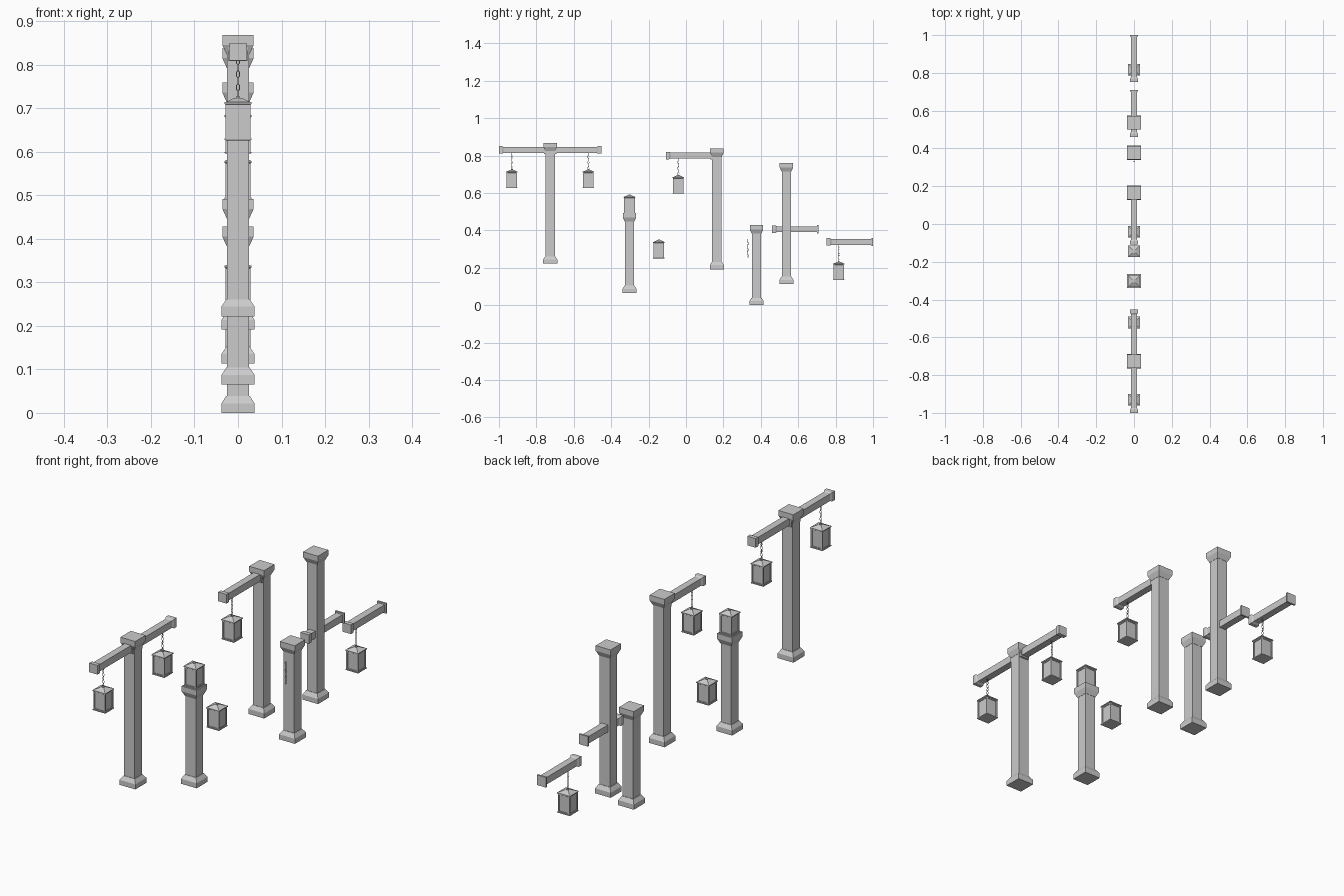
import bpy, bmesh
from math import pi, cos, sin
from mathutils import Vector

if "Cube" in bpy.data.objects:
    bpy.data.objects.remove(bpy.data.objects["Cube"])


def finish(bm, name):
    bmesh.ops.recalc_face_normals(bm, faces=bm.faces)
    me = bpy.data.meshes.new(name)
    bm.to_mesh(me)
    bm.free()
    ob = bpy.data.objects.new(name, me)
    bpy.context.collection.objects.link(ob)
    return ob


def loft(bm, origin, axis, profile):
    """Square sections (distance, half width) stacked along an axis."""
    w = Vector(axis)
    u = Vector((1, 0, 0))
    v = w.cross(u)
    o = Vector(origin)
    rings = []
    for t, h in profile:
        rings.append([bm.verts.new(o + w * t + u * a * h + v * b * h)
                      for a, b in ((-1, -1), (1, -1), (1, 1), (-1, 1))])
    for r, s in zip(rings, rings[1:]):
        for i in range(4):
            j = (i + 1) % 4
            bm.faces.new((r[i], r[j], s[j], s[i]))
    bm.faces.new(rings[0])
    bm.faces.new(rings[-1])


def post(name, y, z, h):
    bm = bmesh.new()
    loft(bm, (0, y, z), (0, 0, 1), [
        (0, .038), (.022, .038), (.039, .027), (.039, .025),
        (h - .045, .025), (h - .045, .026), (h - .023, .036), (h, .036)])
    finish(bm, name)


def arm(name, tip, direction, z):
    # tapered end block, beam, mounting plate
    bm = bmesh.new()
    loft(bm, (0, tip, z), (0, direction, 0), [
        (0, .020), (.018, .020), (.025, .0155), (.240, .0155),
        (.240, .022), (.248, .022)])
    finish(bm, name)


def chain(name, y, top, bottom, n=6):
    # oval links, alternately turned a quarter
    bm = bmesh.new()
    pitch = (top - bottom) / n
    half, wide, r = pitch * .6, .005, .0012
    N, M = 10, 5
    for k in range(n):
        zc = top - (k + .5) * pitch
        rings = []
        for i in range(N):
            a = 2 * pi * i / N
            ring = []
            for j in range(M):
                b = 2 * pi * j / M
                p = (wide - r + r * cos(b)) * cos(a)
                q = (half - r + r * cos(b)) * sin(a)
                s = r * sin(b)
                x, yy = (p, s) if k % 2 == 0 else (s, p)
                ring.append(bm.verts.new((x, y + yy, zc + q)))
            rings.append(ring)
        for i in range(N):
            c, d = rings[i], rings[(i + 1) % N]
            for j in range(M):
                l = (j + 1) % M
                bm.faces.new((c[j], c[l], d[l], d[j]))
    finish(bm, name)


def lantern(name, y, z):
    up = (0, 0, 1)
    # glazed body
    bm = bmesh.new()
    loft(bm, (0, y, z), up, [(.003, .025), (.086, .025)])
    finish(bm, name + "_glass")
    # base, corner bars and rails
    bm = bmesh.new()
    loft(bm, (0, y, z), up, [(0, .028), (.001, .0305), (.004, .0305)])
    for sx in (-1, 1):
        for sy in (-1, 1):
            loft(bm, (sx * .0255, y + sy * .0255, z), up, [(.004, .0028), (.083, .0028)])
    for rail in (.004, .078):
        loft(bm, (0, y, z), up, [(rail, .0275), (rail + .004, .0275)])
    finish(bm, name + "_frame")
    # low pyramid roof
    bm = bmesh.new()
    loft(bm, (0, y, z), up, [(.082, .028), (.084, .031), (.088, .031),
                             (.089, .027), (.098, .008), (.098, .005), (.101, .005)])
    finish(bm, name + "_roof")


def hanging(name, y, arm_z):
    chain(name + "_chain", y, arm_z - .014, arm_z - .105)
    lantern(name, y, arm_z - .204)


# double-armed post
post("double_post", -.726, .222, .646)
for tip, d, tag in ((-1.0, 1, "left"), (-.453, -1, "right")):
    arm("double_arm_" + tag, tip, d, .83)
    hanging("double_lantern_" + tag, tip + d * .069, .83)

# short post with lantern on top
post("lantern_post", -.302, .065, .427)
lantern("post_top_lantern", -.302, .491)

# loose lantern
lantern("loose_lantern", -.145, .25)

# single-armed post
post("single_post", .165, .192, .646)
arm("single_arm", -.108, 1, .80)
hanging("single_lantern", -.041, .80)

# loose chain, short post, tall post
chain("loose_chain", .33, .354, .255)
post("short_post", .377, 0, .428)
post("tall_post", .537, .113, .646)

# loose arm, and arm with lantern
arm("loose_arm", .461, 1, .406)
arm("wall_arm", .752, 1, .338)
hanging("wall_lantern", .817, .338)
